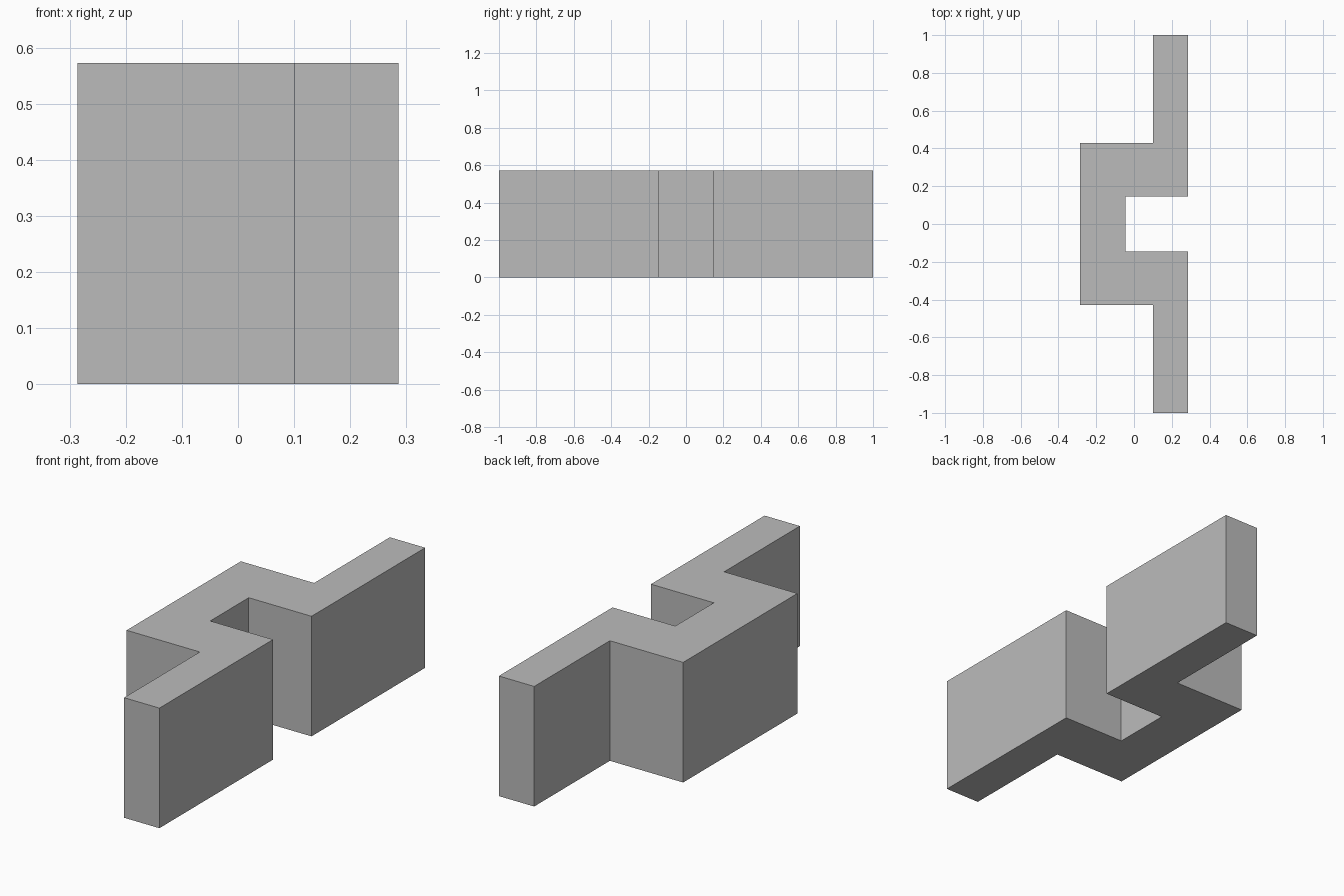
import bpy
import bmesh

cube = bpy.data.objects.get("Cube")
if cube:
    bpy.data.objects.remove(cube, do_unlink=True)

HEIGHT = 0.572

# Plain grey material
grey = bpy.data.materials.new("plain_grey")
grey.use_nodes = True
colour = (0.5, 0.5, 0.5, 1)
grey.diffuse_color = colour
grey.node_tree.nodes["Principled BSDF"].inputs["Base Color"].default_value = colour

# Half of the plan outline, from the middle of the channel to the middle of its back
half = [(-0.045, 0.145), (0.286, 0.145), (0.286, 1.0),
        (0.10, 1.0), (0.10, 0.43), (-0.286, 0.43)]
outline = half + [(x, -y) for x, y in reversed(half)]

# Extrude the mirrored outline into one solid bracket
bm = bmesh.new()
base = bm.faces.new([bm.verts.new((x, y, 0)) for x, y in outline])
result = bmesh.ops.extrude_face_region(bm, geom=[base], use_keep_orig=True)
top = [v for v in result["geom"] if isinstance(v, bmesh.types.BMVert)]
bmesh.ops.translate(bm, verts=top, vec=(0, 0, HEIGHT))
bmesh.ops.recalc_face_normals(bm, faces=bm.faces)

mesh = bpy.data.meshes.new("channel_bracket")
bm.to_mesh(mesh)
bm.free()
mesh.materials.append(grey)
bracket = bpy.data.objects.new("channel_bracket", mesh)
bpy.context.collection.objects.link(bracket)
